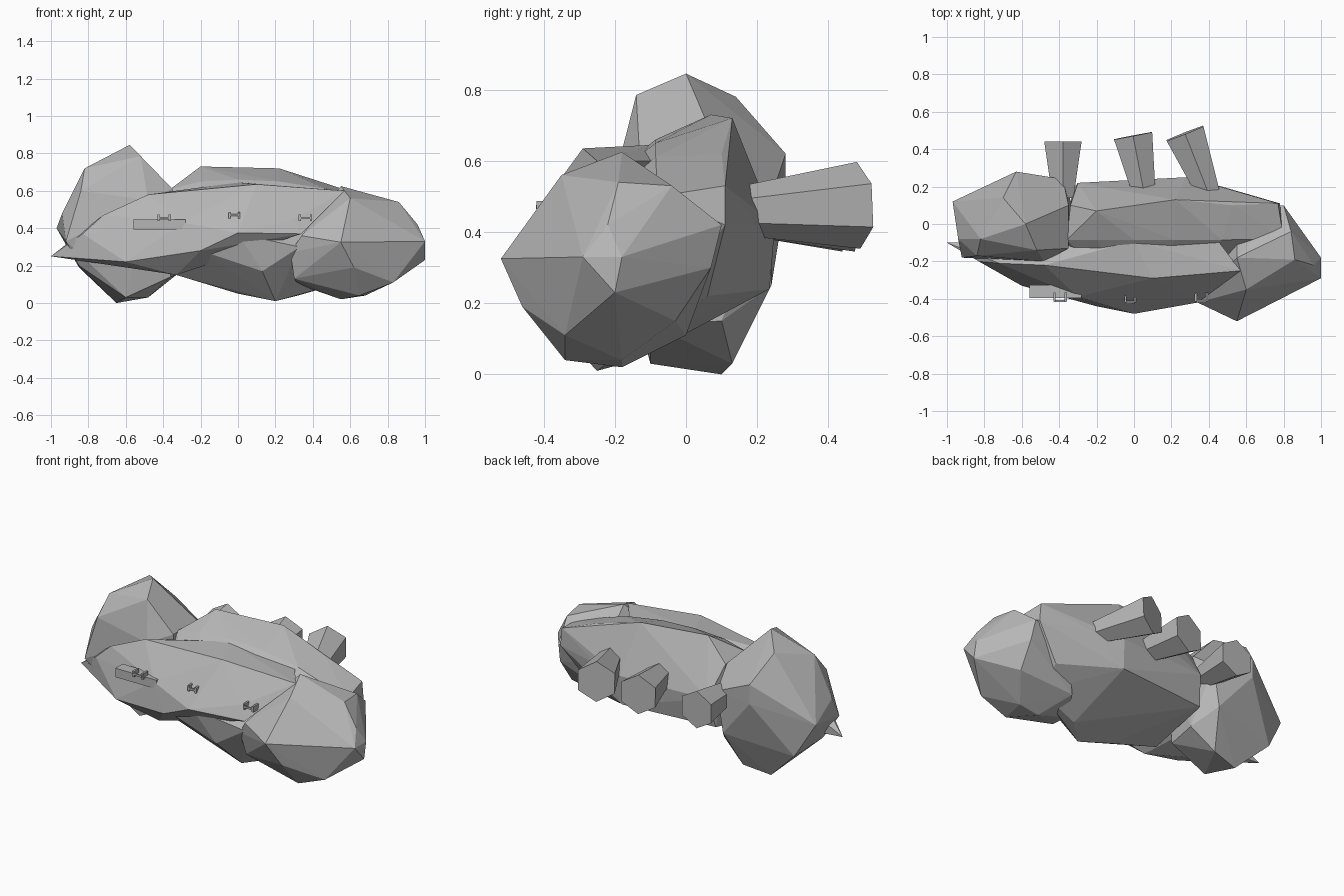
import bpy, bmesh, math
from mathutils import Vector

grey = bpy.data.materials.new("rock_grey")
grey.diffuse_color = (0.47, 0.47, 0.47, 1)


def finish(name, bm):
    bmesh.ops.recalc_face_normals(bm, faces=bm.faces)
    me = bpy.data.meshes.new(name)
    bm.to_mesh(me)
    bm.free()
    me.materials.append(grey)
    ob = bpy.data.objects.new(name, me)
    bpy.context.collection.objects.link(ob)
    return ob


def rock(name, pts):
    """Faceted boulder wrapped around a few corner points."""
    bm = bmesh.new()
    for p in pts:
        bm.verts.new(p)
    r = bmesh.ops.convex_hull(bm, input=bm.verts)
    junk = {v for v in r["geom_interior"] + r["geom_unused"]
            if isinstance(v, bmesh.types.BMVert) and not v.link_faces}
    bmesh.ops.delete(bm, geom=list(junk), context='VERTS')
    return finish(name, bm)


def thruster(name, a, b, r1, r2):
    """Flared six-sided nozzle from a to b."""
    a, b = Vector(a), Vector(b)
    d = (b - a).normalized()
    side = d.cross(Vector((0, 0, 1))).normalized()
    up = side.cross(d)
    bm = bmesh.new()
    rings = []
    for c, r in ((a, r1), (b, r2)):
        rings.append([bm.verts.new(c + r * (math.cos(k * math.pi / 3) * up
                      + math.sin(k * math.pi / 3) * side)) for k in range(6)])
    for k in range(6):
        j = (k + 1) % 6
        bm.faces.new((rings[0][k], rings[0][j], rings[1][j], rings[1][k]))
    bm.faces.new(rings[0])
    bm.faces.new(rings[1])
    finish(name, bm)


def boxes(name, parts):
    bm = bmesh.new()
    for c, s in parts:
        new = bmesh.ops.create_cube(bm, size=1)["verts"]
        for v in new:
            v.co = Vector(c) + Vector([v.co[i] * s[i] for i in range(3)])
    finish(name, bm)


# large boulder on the left end
rock("left_boulder", [
    (-.58, 0, .845), (-.7, .14, .78), (-.52, -.14, .785), (-.82, -.08, .72),
    (-.63, .28, .62), (-.38, .24, .5), (-.35, .1, .61), (-.35, -.13, .61),
    (-.48, -.2, .55), (-.84, -.17, .6), (-.97, .12, .4), (-.94, -.08, .48),
    (-.92, -.18, .33), (-.63, .28, .5), (-.85, .16, .19), (-.85, -.12, .2),
    (-.65, .1, 0), (-.48, .13, .03), (-.6, -.1, .03), (-.33, .1, .15),
    (-.36, -.1, .14), (-.42, .24, .25)])

# boulder on the right end
rock("right_boulder", [
    (.55, -.18, .625), (.86, -.19, .54), (.6, -.35, .56), (.96, -.22, .42),
    (.84, -.04, .53), (.8, .1, .42), (1, -.29, .33), (1, -.18, .33),
    (1, -.2, .23), (.55, -.52, .325), (.62, -.46, .19), (.83, -.34, .11),
    (.65, -.34, .04), (.55, -.18, .02), (.68, -.18, .04), (.8, -.03, .15),
    (.81, .07, .3), (.3, -.35, .13), (.28, -.38, .27), (.4, -.43, .25),
    (.32, -.2, .1), (.34, -.42, .36), (.45, 0, .11), (.55, .08, .35)])

# middle core with the raised deck and its front step
rock("core", [
    (-.36, -.085, .61), (-.2, -.085, .65), (0, -.085, .66), (.22, -.085, .65),
    (.47, -.085, .61), (-.2, .07, .73), (.22, .13, .72), (.53, .1, .62),
    (-.34, .1, .6), (-.3, .22, .42), (-.1, .195, .5), (.28, .25, .42),
    (.47, .2, .42), (.78, .11, .42), (.77, .11, .53), (.8, -.08, .5),
    (-.33, .18, .24), (.27, .235, .24), (.62, .06, .22), (.2, -.25, .01),
    (0, -.2, .05), (.32, -.14, .04), (-.33, -.2, .15), (.13, -.4, .17),
    (.33, -.4, .3), (-.2, -.4, .28), (0, -.45, .37), (.6, -.1, .12)])

# front shell ending in a spike on the left
rock("front_shell", [
    (-1, -.1, .25), (-.83, -.2, .37), (-.72, -.21, .47), (-.48, -.22, .58),
    (-.17, -.25, .595), (.1, -.29, .635), (.57, -.25, .6), (0, -.48, .375),
    (.34, -.42, .37), (-.2, -.44, .28), (-.6, -.33, .22), (-.33, -.3, .15),
    (0, -.09, .645), (.45, -.09, .6), (-.36, -.09, .56), (-.85, -.1, .27),
    (-.4, -.1, .2), (-.3, -.39, .43), (.3, -.39, .45)])

# three nozzles at the back
thruster("thruster_left", (-.38, .14, .46), (-.38, .44, .46), .065, .115)
thruster("thruster_middle", (.055, .16, .46), (-.005, .472, .465), .07, .12)
thruster("thruster_right", (.4, .16, .46), (.272, .485, .475), .07, .122)

# small front plate and grab handles
boxes("front_plate", [((-.42, -.36, .42), (.28, .07, .055))])
for name, x, y, z, w in (("left_handle", -.395, -.4, .455, .06),
                         ("middle_handle", -.02, -.405, .47, .05),
                         ("right_handle", .36, -.4, .455, .06)):
    boxes(name, [((x, y - .012, z), (w, .01, .012))]
          + [((x + s * w / 2, y + .01, z), (.012, .05, .035)) for s in (-1, 1)])
